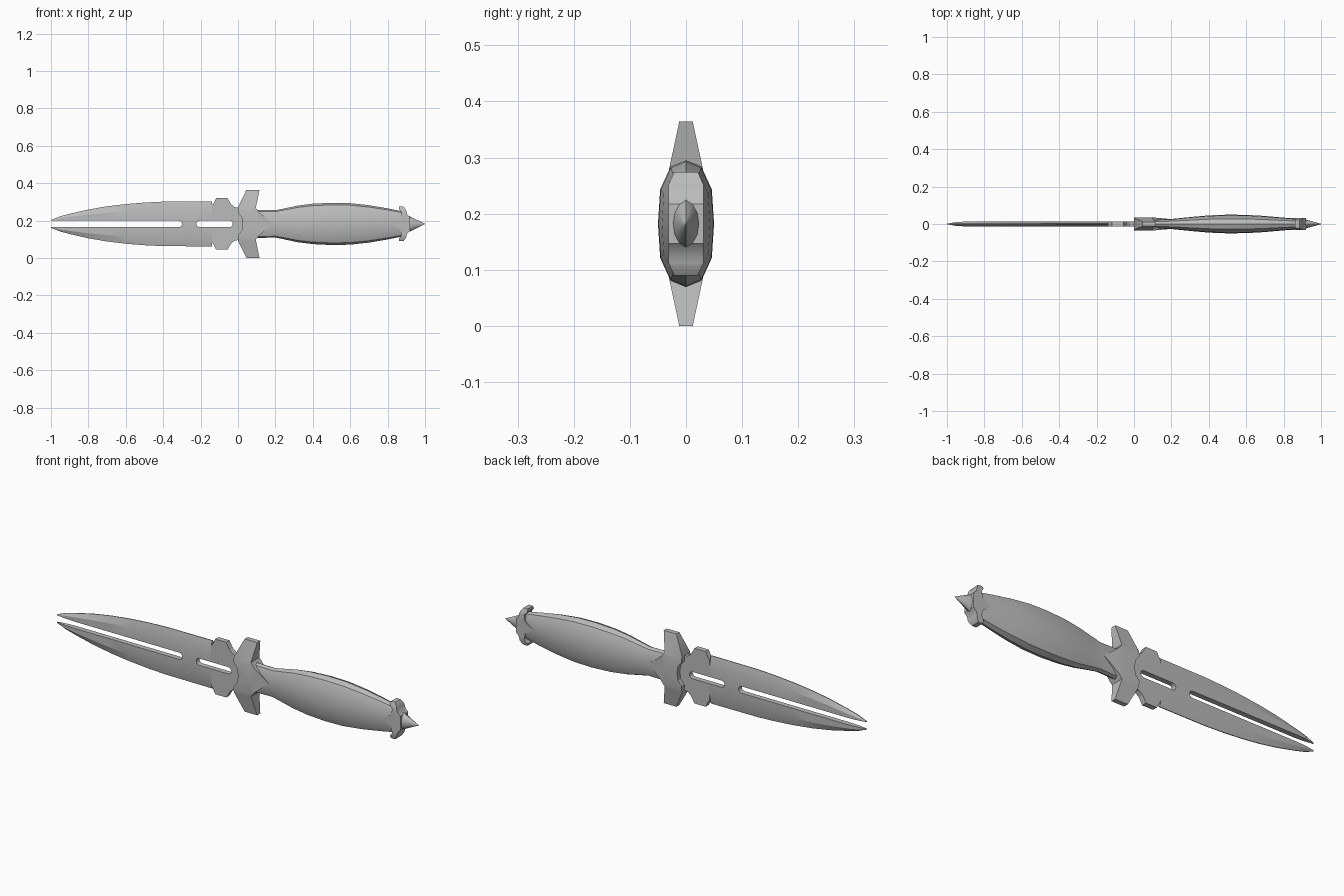
import bpy, bmesh, math

cube = bpy.data.objects.get("Cube")
if cube:
    bpy.data.objects.remove(cube)

MID = 0.182          # height of the long axis
SLOT = 0.017         # half height of the blade slots

steel = bpy.data.materials.new("grey steel")
steel.use_nodes = True
grey = (0.5, 0.5, 0.5, 1)
steel.diffuse_color = grey
steel.node_tree.nodes["Principled BSDF"].inputs["Base Color"].default_value = grey


def finish(bm, name, angle=30):
    bmesh.ops.remove_doubles(bm, verts=bm.verts, dist=0.0002)
    bmesh.ops.recalc_face_normals(bm, faces=bm.faces)
    mesh = bpy.data.meshes.new(name)
    bm.to_mesh(mesh)
    bm.free()
    mesh.materials.append(steel)
    obj = bpy.data.objects.new(name, mesh)
    obj.location.z = MID
    bpy.context.collection.objects.link(obj)
    bpy.ops.object.select_all(action='DESELECT')
    obj.select_set(True)
    bpy.context.view_layer.objects.active = obj
    bpy.ops.object.shade_smooth_by_angle(angle=math.radians(angle))
    return obj


def lerp_table(table, x):
    for a, b in zip(table, table[1:]):
        if x <= b[0]:
            t = max(0, (x - a[0]) / (b[0] - a[0]))
            return [p + (q - p) * t for p, q in zip(a[1:], b[1:])]
    return table[-1][1:]


def loft(name, rings, angle=30):
    bm = bmesh.new()
    loops = [[bm.verts.new(p) for p in ring] for ring in rings]
    for a, b in zip(loops, loops[1:]):
        n = len(a)
        for i in range(n):
            bm.faces.new((a[i], a[(i + 1) % n], b[(i + 1) % n], b[i]))
    bm.faces.new(loops[0])
    bm.faces.new(loops[-1])
    return finish(bm, name, angle)


def plate(name, half_outline, depth, cuts, x_cut):
    """Mirrored side outline, extruded, with a depth that varies over it."""
    lower = [(x, -z) for x, z in reversed(half_outline) if z > 0]
    bm = bmesh.new()
    face = bm.faces.new([bm.verts.new((x, -1, z)) for x, z in half_outline + lower])
    planes = [((0, 0, s * z), (0, 0, 1)) for z in cuts for s in (-1, 1)]
    planes += [((x_cut, 0, 0), (1, 0, 0)), ((0, 0, 0), (0, 0, 1))]
    for co, no in planes:
        bmesh.ops.bisect_plane(bm, geom=bm.verts[:] + bm.edges[:] + bm.faces[:],
                               plane_co=co, plane_no=no)
    out = bmesh.ops.extrude_face_region(bm, geom=bm.faces[:])
    for v in out["geom"]:
        if isinstance(v, bmesh.types.BMVert):
            v.co.y = 1
    for v in bm.verts:
        v.co.y *= depth(v.co.x, abs(v.co.z))
    return finish(bm, name)


# Blade: two mirrored halves with ground edges around an open and a closed slot
EDGE = [(-1, 0.021), (-0.95, 0.041), (-0.9, 0.054), (-0.8, 0.077), (-0.7, 0.094),
        (-0.6, 0.106), (-0.5, 0.114), (-0.4, 0.119), (-0.14, 0.12)]
TAB = [(-0.139, 0.102), (-0.132, 0.108), (-0.117, 0.138), (-0.056, 0.138),
       (-0.037, 0.105), (-0.018, 0.09), (0.03, 0.08)]


def slot_height(x):
    if x < -0.26:
        d = -0.3 - x
    else:
        d = min(x + 0.222, -0.028 - x)
    if d <= 0:
        return 0
    return SLOT if d >= SLOT else math.sqrt(SLOT ** 2 - (SLOT - d) ** 2)


stations = {x for x, z in EDGE + TAB}
for end, way in ((-0.3, -1), (-0.222, 1), (-0.028, -1)):
    stations |= {end + way * SLOT * (1 - math.cos(k * math.pi / 12)) for k in range(7)}

bm = bmesh.new()
for side in (1, -1):
    previous = None
    for x in sorted(stations):
        low = slot_height(x)
        ground = x <= -0.14
        high = lerp_table(EDGE if ground else TAB, x)[0]
        thick = 0.013 * min(1, 0.15 + (x + 1) / 0.08)
        thin = 0.002 if ground else thick
        flat = SLOT + (high - SLOT) * 0.55
        section = [(low, -thick), (flat, -thick), (high, -thin),
                   (high, thin), (flat, thick), (low, thick)]
        ring = [bm.verts.new((x, y, side * z)) for z, y in section]
        if previous:
            for i in range(6):
                j = (i + 1) % 6
                if i == 5 and low == 0 and previous[0].co.z == 0:
                    continue
                bm.faces.new((previous[i], previous[j], ring[j], ring[i]))
        else:
            bm.faces.new(ring)
        previous = ring
    bm.faces.new(previous)
finish(bm, "blade", 15)

# Cross guard, tapering to its wing tips and pointed toward the grip
plate("guard",
      [(0.025, 0), (0.02, 0.035), (0, 0.06), (0, 0.09), (0.045, MID), (0.115, MID),
       (0.095, 0.085), (0.115, 0.06), (0.19, 0)],
      lambda x, z: (0.035 - 0.09 * max(0, x - 0.1)) if z < 0.075
      else 0.035 - (z - 0.075) * 0.215,
      (0.075,), 0.1)

# Grip: faceted oval swelling in the middle
GRIP = [(0.06, 0.076, 0.024), (0.2, 0.073, 0.027), (0.25, 0.083, 0.032),
        (0.32, 0.098, 0.039), (0.4, 0.108, 0.046), (0.5, 0.113, 0.05), (0.6, 0.111, 0.049),
        (0.7, 0.1, 0.043), (0.8, 0.083, 0.034), (0.88, 0.067, 0.027)]
QUARTER = [(0, 1), (0.55, 0.9), (0.92, 0.54), (1, 0)]
right = QUARTER + [(y, -z) for y, z in reversed(QUARTER[:-1])]
oval = right + [(-y, z) for y, z in reversed(right[1:-1])]
loft("grip", [[(x, y * b, z * a) for y, z in oval] for x, a, b in GRIP], 32)

# Pommel collar with short wings and a point toward the grip
plate("pommel_collar",
      [(0.82, 0), (0.868, 0.03), (0.875, 0.06), (0.86, 0.08), (0.862, 0.092),
       (0.885, 0.092), (0.898, 0.075), (0.905, 0.05), (0.92, 0.035), (0.92, 0)],
      lambda x, z: 0.031 if z < 0.07 else 0.031 - (z - 0.07) * 0.45,
      (0.07,), 0.868)

# Pommel spike
SPIKE = [(0.9, 0.046, 0.025), (0.92, 0.04, 0.023), (0.96, 0.02, 0.012), (1, 0.001, 0.001)]
turn = [k * math.pi / 6 for k in range(12)]
loft("pommel_spike", [[(x, b * math.sin(t), a * math.cos(t)) for t in turn]
                      for x, a, b in SPIKE], 35)
